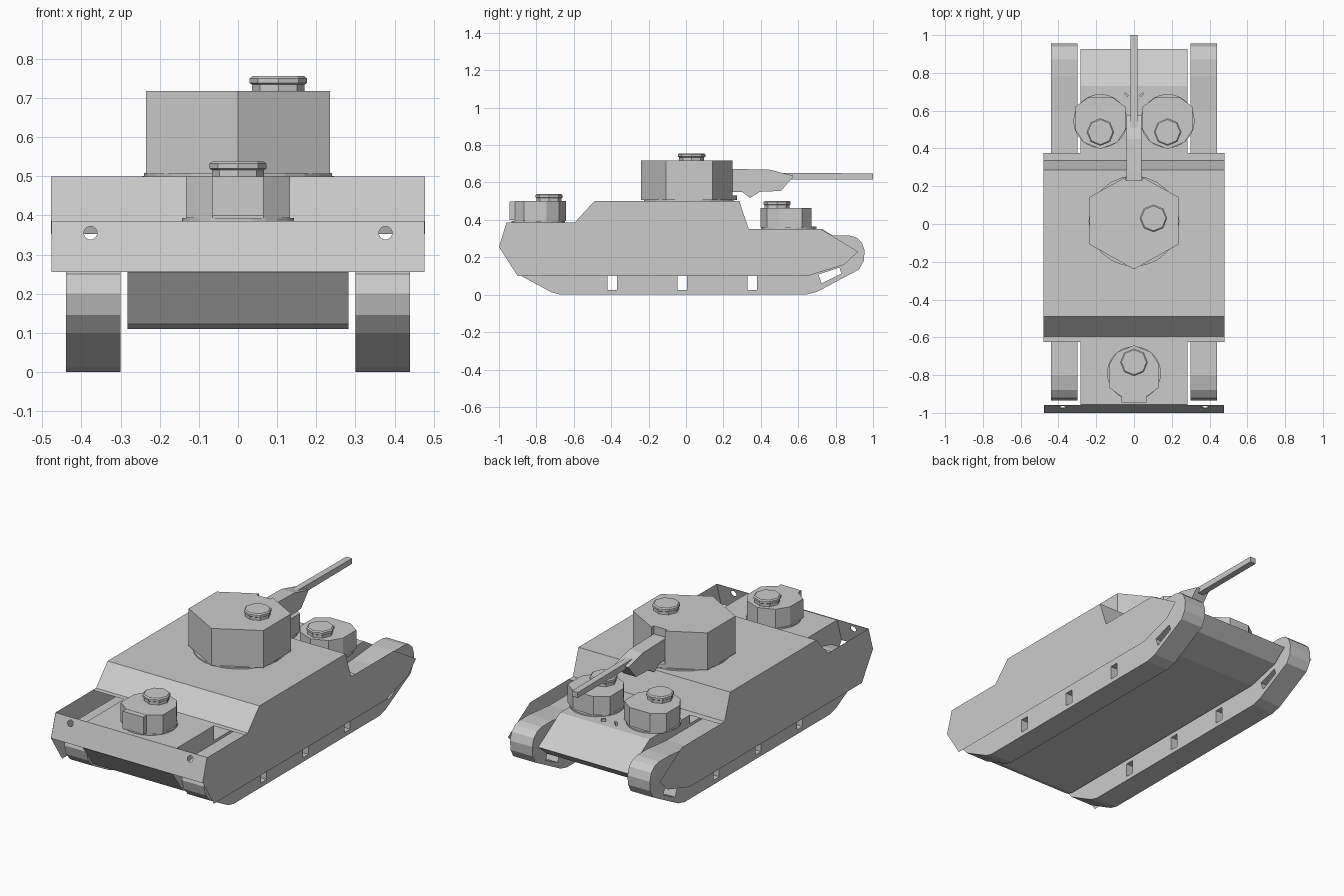
import bpy, bmesh, math
from mathutils import Vector

if "Cube" in bpy.data.objects:
    bpy.data.objects.remove(bpy.data.objects["Cube"])


def make(name, bm):
    bmesh.ops.recalc_face_normals(bm, faces=bm.faces)
    me = bpy.data.meshes.new(name)
    bm.to_mesh(me)
    bm.free()
    ob = bpy.data.objects.new(name, me)
    bpy.context.collection.objects.link(ob)
    return ob


def prism(name, pts, a, b, axis='X'):
    """Extrude a profile: (y,z) points along X, or (x,y) points along Z."""
    bm = bmesh.new()
    vs = [bm.verts.new((a, p[0], p[1]) if axis == 'X' else (p[0], p[1], a)) for p in pts]
    f = bm.faces.new(vs)
    if a != b:
        ext = bmesh.ops.extrude_face_region(bm, geom=[f])
        d = Vector((b - a, 0, 0)) if axis == 'X' else Vector((0, 0, b - a))
        bmesh.ops.translate(bm, vec=d, verts=[v for v in ext['geom'] if isinstance(v, bmesh.types.BMVert)])
    return make(name, bm)


def sheet(name, pts, half):
    """Thin bent plate: a (y,z) path swept across the width."""
    bm = bmesh.new()
    rows = [[bm.verts.new((x, y, z)) for x in (-half, half)] for y, z in pts]
    for r, s in zip(rows, rows[1:]):
        bm.faces.new((r[0], r[1], s[1], s[0]))
    return make(name, bm)


def lathe(name, cx, cy, rings, n):
    """Stack of n-sided rings given as (radius, z)."""
    bm = bmesh.new()
    loops = [[bm.verts.new((cx + r * math.cos(2 * math.pi * i / n),
                            cy + r * math.sin(2 * math.pi * i / n), z)) for i in range(n)]
             for r, z in rings]
    for p, q in zip(loops, loops[1:]):
        for i in range(n):
            j = (i + 1) % n
            bm.faces.new((p[i], p[j], q[j], q[i]))
    bm.faces.new(loops[0])
    bm.faces.new(loops[-1])
    return make(name, bm)


def cut(ob, cutter):
    m = ob.modifiers.new('cut', 'BOOLEAN')
    m.operation, m.solver, m.object = 'DIFFERENCE', 'EXACT', cutter
    cutter.hide_render = True
    bpy.context.view_layer.objects.active = ob
    bpy.ops.object.modifier_apply(modifier=m.name)
    bpy.data.objects.remove(cutter)


def mirrored(half):
    """Complete an outline from its +x half."""
    return half + [(-x, y) for x, y in reversed(half) if x > 0]


def cupola(name, cx, cy, z):
    lathe(name, cx, cy, [(.067, z - .005), (.067, z + .016), (.073, z + .02),
                         (.073, z + .032), (.066, z + .038)], 8)


# Central hull
prism('hull', [(-.955, .385), (-.62, .385), (-.62, .3), (.37, .3), (.37, .35), (.73, .35),
               (.926, .228), (.845, .16), (.65, .11), (-.86, .11), (-.9, .123), (-.996, .255)],
      -.283, .283)

# Raised superstructure plating with fender ledges
sheet('superstructure', [(-.625, .386), (-.595, .386), (-.49, .5), (.285, .5),
                         (.335, .352), (.375, .352)], .478)

# Full-width end plate with two round holes
plate = prism('end_plate', [(-.957, .386), (-.96, .386), (-1.0, .255), (-.997, .255)], -.477, .477)
for s in (-1, 1):
    hole = lathe('hole_cutter', s * .377, 0, [(.017, -.1), (.017, .1)], 16)
    hole.rotation_euler.x = math.pi / 2
    hole.location = (0, -.97, .355)
    bpy.context.view_layer.update()
    cut(plate, hole)

side = [(-1.0, .255), (-.96, .386), (-.595, .386), (-.49, .5), (.285, .5), (.335, .352),
        (.72, .352), (.92, .23), (.845, .16), (.65, .10), (-.9, .10)]
track = [(-.67, 0), (.64, 0), (.70, .015), (.925, .135), (.95, .18), (.955, .235), (.94, .28),
         (.91, .307), (.87, .317), (.78, .317), (.6, .30), (-.80, .30), (-.88, .28), (-.92, .25),
         (-.935, .20), (-.92, .145), (-.88, .10), (-.72, .013)]
for s, tag in ((1, 'right'), (-1, 'left')):
    # Side armour
    prism('side_plate_' + tag, side, s * .478, s * .478)
    # Track run with slots through it
    t = prism('track_' + tag, track, s * .30, s * .44)
    for y in (-.395, -.02, .355):
        cut(t, prism('slot_cutter', [(y - .025, .025), (y + .025, .025),
                                     (y + .025, .102), (y - .025, .102)], s * .25, s * .46))
    cut(t, prism('slot_cutter', [(.725, .06), (.832, .113), (.82, .145), (.708, .108)],
                 s * .25, s * .46))
    # Small deck fittings
    c, d = .04 * s, .685
    prism('deck_fitting_' + tag, [(c - .013, d - s * .005), (c - .005, d - s * .013),
                                  (c + .013, d + s * .005), (c + .005, d + s * .013)][::s],
          .34, .365, 'Z')

# Main turret with a mantlet notch
lathe('main_turret_ring', 0, .015, [(.24, .495), (.24, .508)], 24)
turret = prism('main_turret', mirrored([(0, .273), (.235, .143), (.235, -.108), (0, -.24)]),
               .506, .718, 'Z')
cut(turret, prism('notch_cutter', [(.23, .53), (.4, .53), (.4, .8), (.23, .8)], -.042, .042))
cupola('main_cupola', .103, .03, .718)

# Gun
prism('gun_mantlet', [(.2, .672), (.27, .672), (.45, .668), (.577, .635), (.508, .555),
                      (.395, .55), (.342, .517), (.30, .55), (.2, .55)], -.041, .041)
prism('gun_barrel', [(.5, .652), (1.0, .648), (1.0, .617), (.5, .615)], -.018, .018)

# Small turrets: outline faces -y, flipped for the pair at the other end
body = [(0, .148), (.09, .112), (.133, .045), (.133, -.075), (.065, -.125)]
block = [(.065, -.09), (.065, -.155)]
for name, cx, cy, z, h, f in (('rear_turret', 0, -.79, .387, .113, 1),
                              ('front_turret_right', .178, .545, .352, .111, -1),
                              ('front_turret_left', -.178, .545, .352, .111, -1)):
    lathe(name + '_ring', cx, cy, [(.143, z - .005), (.143, z + .006)], 24)
    prism(name, [(cx + x, cy + f * y) for x, y in mirrored(body)], z + .006, z + h, 'Z')
    cupola(name + '_cupola', cx, cy + f * .058, z + h)
    if f == 1:
        prism(name + '_gun_block', [(cx + x, cy + y) for x, y in mirrored(block)],
              z + .012, z + h - .001, 'Z')
